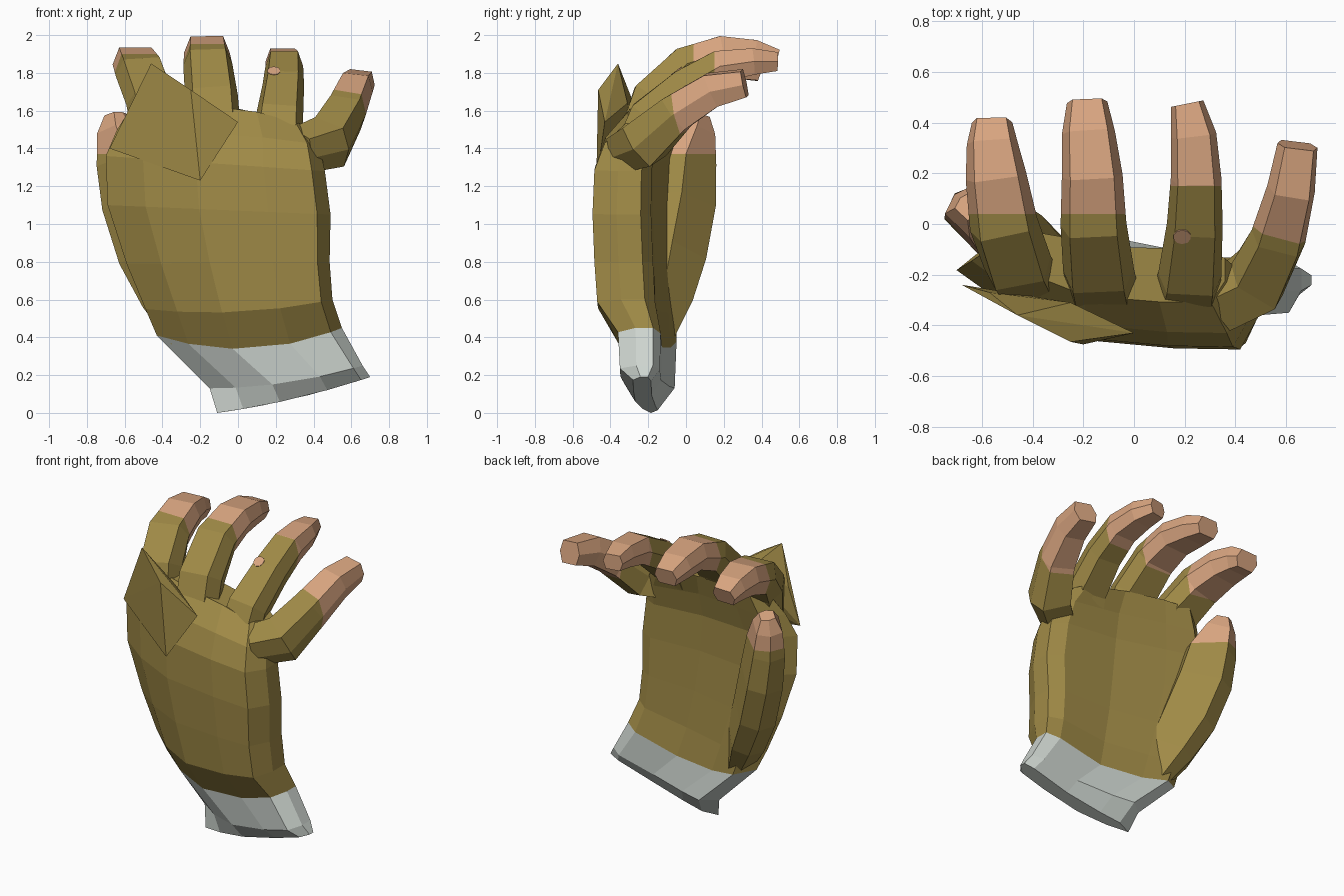
import bpy, bmesh
from mathutils import Vector
from mathutils.bvhtree import BVHTree

if "Cube" in bpy.data.objects:
    bpy.data.objects.remove(bpy.data.objects["Cube"])


def material(name, rgb):
    m = bpy.data.materials.new(name)
    m.diffuse_color = (*rgb, 1)
    m.use_nodes = True
    m.node_tree.nodes["Principled BSDF"].inputs["Base Color"].default_value = m.diffuse_color
    return m


OLIVE = material("olive fabric", (0.35, 0.255, 0.062))
SKIN = material("tan skin", (0.69, 0.375, 0.215))
GREY = material("pale grey cuff", (0.62, 0.67, 0.63))


def finish(name, bm, *mats):
    bmesh.ops.recalc_face_normals(bm, faces=bm.faces)
    me = bpy.data.meshes.new(name)
    bm.to_mesh(me)
    bm.free()
    for m in mats:
        me.materials.append(m)
    ob = bpy.data.objects.new(name, me)
    bpy.context.collection.objects.link(ob)
    return ob


def loft(rings):
    """Skin a list of point rings and cap both ends."""
    bm = bmesh.new()
    vs = [[bm.verts.new(p) for p in r] for r in rings]
    n = len(vs[0])
    for a, b in zip(vs, vs[1:]):
        for i in range(n):
            j = (i + 1) % n
            bm.faces.new((a[i], a[j], b[j], b[i]))
    bm.faces.new(vs[0])
    bm.faces.new(vs[-1])
    bmesh.ops.recalc_face_normals(bm, faces=bm.faces)
    return bm


# Hand cross-section: u runs thumb side to little-finger side, v back to palm
PROFILE = [(0, .73), (.17, .39), (.41, .09), (.72, .01), (.94, 0), (1, .3),
           (1, .6), (.92, .73), (.6, .75), (.3, .9), (.12, 1)]


def hand_ring(xl, zl, xr, zr, yb, yf, sag=0):
    return [(xl + (xr - xl) * u, yb + (yf - yb) * v,
             zl + (zr - zl) * u - sag * 4 * u * (1 - u)) for u, v in PROFILE]


# Cuff and palm share the ring at the wrist
wrist = hand_ring(-.43, .41, .55, .45, -.36, -.05, .09)
cuff = loft([hand_ring(-.11, 0, .70, .19, -.28, -.15, .02),
             hand_ring(-.15, .13, .66, .25, -.35, -.06, .03), wrist])
finish("cuff", cuff, GREY)

palm = loft([wrist,
             hand_ring(-.49, .55, .50, .60, -.47, -.05, .04),
             hand_ring(-.59, .79, .485, .80, -.485, -.06),
             hand_ring(-.69, 1.10, .49, 1.05, -.495, -.07),
             hand_ring(-.70, 1.36, .46, 1.28, -.485, -.07),
             hand_ring(-.64, 1.50, .43, 1.42, -.43, -.04, -.02),
             hand_ring(-.57, 1.61, .36, 1.52, -.31, -.02, -.06)])
finish("palm", palm, OLIVE)

# Pointed fold standing up over the first knuckles
fold = bmesh.new()
for p in [(-.68, -.24, 1.40), (-.46, -.36, 1.85), (-.25, -.465, 1.71),
          (-.20, -.475, 1.23), (0, -.43, 1.54), (-.57, -.27, 1.62),
          (-.25, -.31, 1.64), (-.3, -.35, 1.4)]:
    fold.verts.new(p)
bmesh.ops.convex_hull(fold, input=fold.verts)
finish("knuckle_fold", fold, OLIVE)

HEX = [(-.36, .5), (.36, .5), (.5, 0), (.36, -.5), (-.36, -.5), (-.5, 0)]


def finger(name, path, side, cut_at, cut_dir):
    """Six-sided tapered tube; faces past the cut plane are bare skin."""
    pts = [Vector(p[:3]) for p in path]
    rings = []
    for i, (p, row) in enumerate(zip(pts, path)):
        t = (pts[min(i + 1, len(pts) - 1)] - pts[max(i - 1, 0)]).normalized()
        s = Vector(side)
        s = (s - t * s.dot(t)).normalized()
        n = s.cross(t)
        rings.append([p + s * row[3] * a + n * row[4] * b for a, b in HEX])
    bm = loft(rings)
    co, no = Vector(cut_at), Vector(cut_dir)
    bmesh.ops.bisect_plane(bm, geom=bm.verts[:] + bm.edges[:] + bm.faces[:],
                           plane_co=co, plane_no=no)
    for f in bm.faces:
        f.material_index = int((f.calc_center_median() - co).dot(no) > 0)
    tree = BVHTree.FromBMesh(bm)
    finish(name, bm, OLIVE, SKIN)
    return tree


# Fingers: centre x, y, z, width, thickness
finger("index_finger",
       [(-.42, -.22, 1.42, .26, .20), (-.46, -.15, 1.65, .27, .22),
        (-.515, 0, 1.79, .27, .20), (-.545, .19, 1.845, .24, .18),
        (-.56, .32, 1.84, .20, .15), (-.56, .40, 1.81, .16, .11)],
       (1, .1, 0), (0, .04, 1.8), (0, 1, 0))
finger("middle_finger",
       [(-.12, -.27, 1.42, .28, .20), (-.14, -.18, 1.67, .28, .21),
        (-.16, 0, 1.845, .26, .19), (-.165, .19, 1.91, .24, .17),
        (-.18, .36, 1.90, .21, .15), (-.185, .48, 1.87, .16, .11)],
       (1, 0, 0), (0, .04, 1.9), (0, 1, 0))
ring_tree = finger("ring_finger",
       [(.20, -.29, 1.36, .28, .20), (.22, -.20, 1.57, .25, .20),
        (.24, 0, 1.735, .22, .18), (.245, .18, 1.835, .20, .17),
        (.235, .35, 1.86, .18, .14), (.21, .475, 1.86, .13, .10)],
       (1, 0, 0), (0, .15, 1.8), (0, 1, 0))
finger("little_finger",
       [(.33, -.32, 1.39, .22, .20), (.485, -.22, 1.435, .25, .25),
        (.57, -.05, 1.59, .22, .20), (.62, .14, 1.71, .19, .18),
        (.645, .31, 1.745, .16, .14)],
       (1, -.25, -.15), (.57, -.04, 1.62), (.3, 1, .2))
finger("thumb",
       [(-.27, -.16, .40, .18, .13), (-.37, -.11, .62, .30, .20),
        (-.47, -.06, .85, .36, .22), (-.555, -.01, 1.12, .36, .22),
        (-.60, .01, 1.34, .32, .20), (-.64, .05, 1.50, .20, .16),
        (-.65, .07, 1.58, .10, .09)],
       (-.7, .7, 0), (0, 0, 1.37), (0, 0, 1))

# Small worn hole on the ring finger, laid on its surface
loc, nor, _, _ = ring_tree.ray_cast(Vector((.19, -.05, 3)), Vector((0, 0, -1)))
hole = bmesh.new()
bmesh.ops.create_cone(hole, cap_ends=True, segments=10, radius1=.035,
                      radius2=.035, depth=.006)
hole_ob = finish("worn_hole", hole, SKIN)
hole_ob.location = loc
hole_ob.rotation_euler = nor.to_track_quat('Z', 'Y').to_euler()
